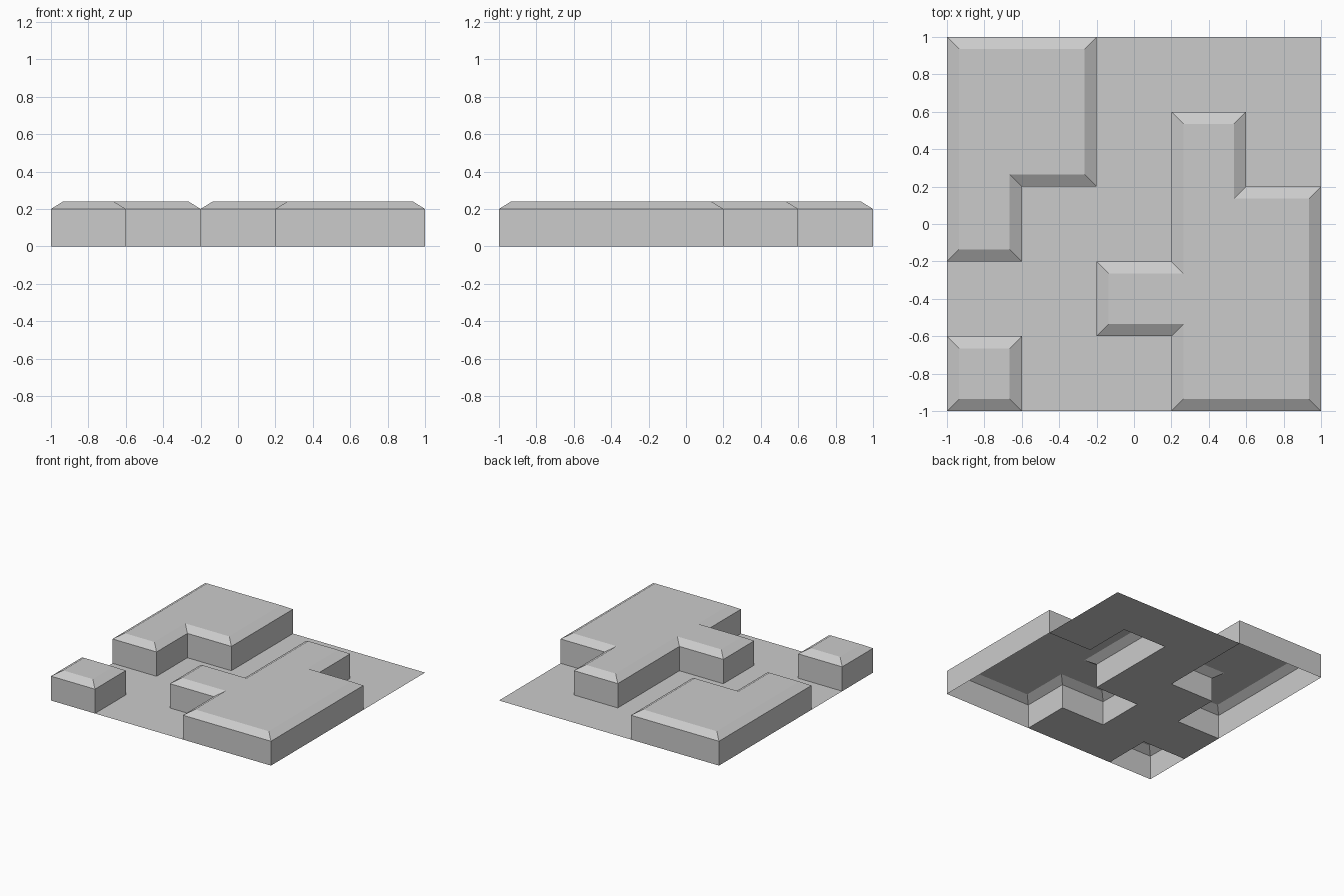
import bpy
import bmesh

CELL = 0.4      # plan grid spacing
WALL = 0.2      # height of the vertical walls
TOP = 0.24      # height of the raised tops
INSET = 0.065   # width of the sloped rim

# Plan, back row first: letters are raised blocks, dots are open floor
PLAN = ["LL...",
        "LL.R.",
        "L..RR",
        "..RRR",
        "S..RR"]
NAMES = {"L": "back_left_block", "R": "front_right_block",
         "S": "small_corner_block", ".": "floor_plate"}

cube = bpy.data.objects.get("Cube")
if cube:
    bpy.data.objects.remove(cube, do_unlink=True)

grey = bpy.data.materials.new("plain_grey")
grey.use_nodes = True
COLOUR = (0.6, 0.6, 0.6, 1)
grey.diffuse_color = COLOUR
grey.node_tree.nodes["Principled BSDF"].inputs["Base Color"].default_value = COLOUR


def plan_region(letter, z):
    """Flat faces covering every plan cell marked with the letter."""
    bm = bmesh.new()
    for row, line in enumerate(PLAN):
        for col, mark in enumerate(line):
            if mark == letter:
                x, y = -1 + col * CELL, 1 - row * CELL
                corners = [(x, y - CELL), (x + CELL, y - CELL), (x + CELL, y), (x, y)]
                bm.faces.new([bm.verts.new((px, py, z)) for px, py in corners])
    bmesh.ops.remove_doubles(bm, verts=bm.verts[:], dist=0.001)
    return bm


def finish(bm, name):
    mesh = bpy.data.meshes.new(name)
    bm.to_mesh(mesh)
    bm.free()
    mesh.materials.append(grey)
    bpy.context.collection.objects.link(bpy.data.objects.new(name, mesh))


# Floor with openings beneath the blocks
finish(plan_region(".", 0), NAMES["."])

# Hollow blocks: sloped rim, flat top, walls down to the floor, open below
for letter in "LRS":
    bm = plan_region(letter, WALL)
    rim = [e for e in bm.edges if e.is_boundary]
    rim_verts = {v for e in rim for v in e.verts}
    bmesh.ops.inset_region(bm, faces=bm.faces[:], thickness=INSET,
                           use_boundary=True, use_even_offset=True)
    # The outline stays at wall height and everything inside it is raised
    outline = [e for e in bm.edges if e.is_boundary]
    outline_verts = {v for e in outline for v in e.verts}
    for v in bm.verts:
        if v not in outline_verts:
            v.co.z = TOP
    walls = bmesh.ops.extrude_edge_only(bm, edges=outline)
    for v in walls["geom"]:
        if isinstance(v, bmesh.types.BMVert):
            v.co.z = 0
    bmesh.ops.recalc_face_normals(bm, faces=bm.faces[:])
    top = max(bm.faces, key=lambda f: f.calc_center_median().z)
    if top.normal.z < 0:
        bmesh.ops.reverse_faces(bm, faces=bm.faces[:])
    bmesh.ops.dissolve_limit(bm, angle_limit=0.01, verts=bm.verts[:], edges=bm.edges[:])
    finish(bm, NAMES[letter])
